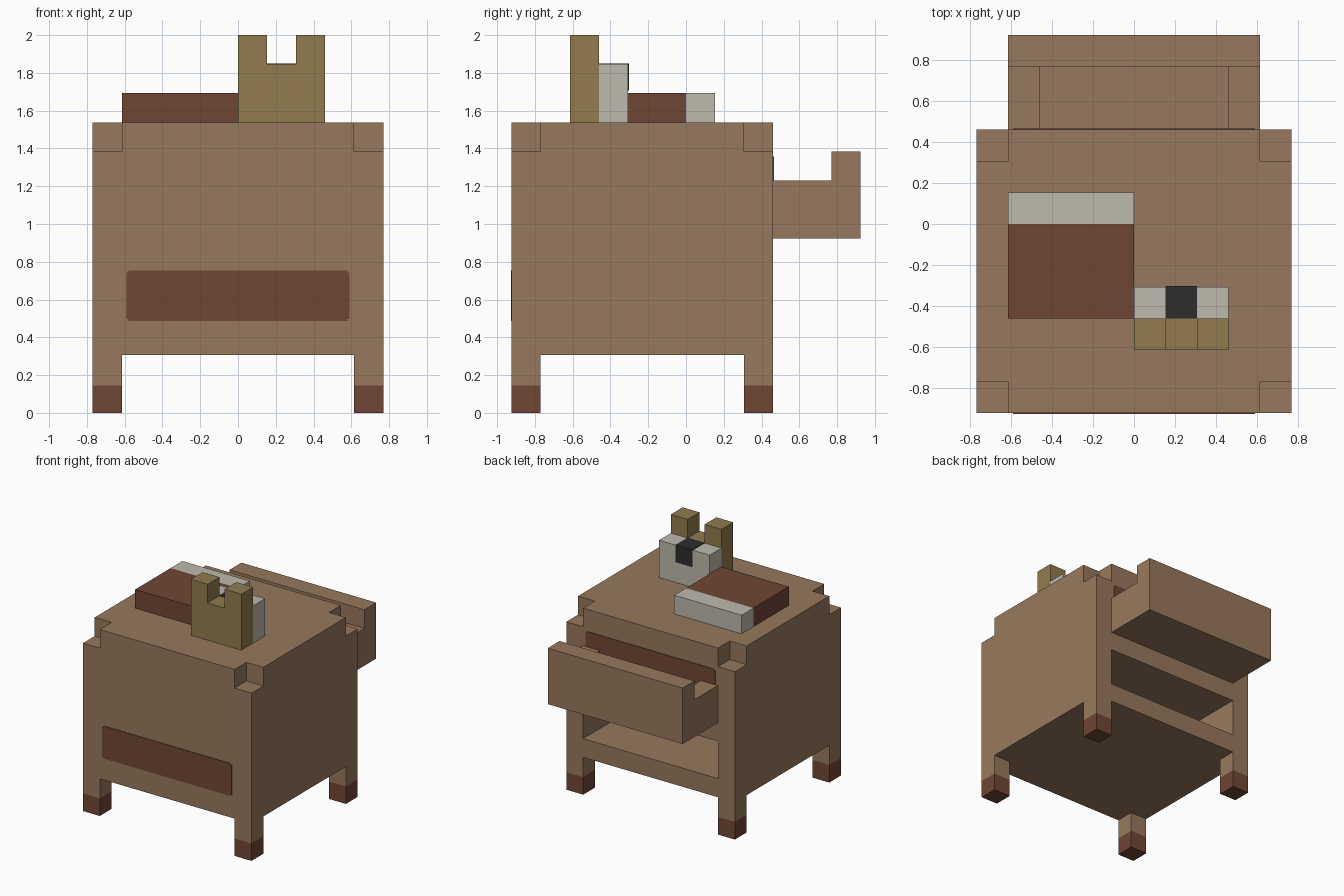
import bpy
import bmesh
from mathutils import Matrix, Vector

U = 2 / 13   # one block of the model's grid
PLATE = 0.03  # thickness of painted plates, in blocks

if "Cube" in bpy.data.objects:
    bpy.data.objects.remove(bpy.data.objects["Cube"], do_unlink=True)


def material(name, rgb):
    linear = [((c / 255 + 0.055) / 1.055) ** 2.4 for c in rgb] + [1]
    mat = bpy.data.materials.new(name)
    mat.use_nodes = True
    mat.diffuse_color = linear
    mat.node_tree.nodes["Principled BSDF"].inputs["Base Color"].default_value = linear
    return mat


wood = material("wood brown", (151, 121, 93))
maroon = material("dark red brown", (111, 70, 53))
gold = material("olive gold", (145, 124, 78))
paper = material("paper grey", (190, 186, 174))
black = material("soft black", (45, 45, 45))


def boxes(name, mat, *spans):
    """One object from boxes, each given as (x0, x1, y0, y1, z0, z1) in blocks."""
    bm = bmesh.new()
    for x0, x1, y0, y1, z0, z1 in spans:
        low, high = Vector((x0, y0, z0)) * U, Vector((x1, y1, z1)) * U
        place = Matrix.Translation((low + high) / 2) @ Matrix.Diagonal((*(high - low), 1))
        bmesh.ops.create_cube(bm, size=1, matrix=place)
    mesh = bpy.data.meshes.new(name)
    bm.to_mesh(mesh)
    bm.free()
    mesh.materials.append(mat)
    obj = bpy.data.objects.new(name, mesh)
    bpy.context.collection.objects.link(obj)
    return obj


def cut(target, *spans):
    """Carve boxes out of an object and drop the cutter."""
    cutter = boxes("cutter", wood, *spans)
    cutter.hide_render = True
    mod = target.modifiers.new("cut", "BOOLEAN")
    mod.operation = "DIFFERENCE"
    mod.solver = "EXACT"
    mod.object = cutter
    bpy.context.view_layer.objects.active = target
    bpy.ops.object.modifier_apply(modifier=mod.name)
    bpy.data.objects.remove(cutter, do_unlink=True)


# Cabinet body: notched top corners and an empty drawer slot in the back
body = boxes("cabinet_body", wood, (-5, 5, -6, 3, 2, 10))
corners = [(x, y) for x in (-5, 4) for y in (-6, 2)]
notches = []
for x, y in corners:
    notches.append((x - (x < 0), x + 1 + (x > 0), y - (y < 0), y + 1 + (y > 0), 9, 11))
cut(body, *notches)
cut(body, (-4, 4, -5, 4, 3, 5))

# Legs with painted feet
FOOT = 0.94
boxes("legs", wood, *[(x, x + 1, y, y + 1, FOOT, 2) for x, y in corners])
boxes("feet", maroon, *[(x, x + 1, y, y + 1, 0, FOOT) for x, y in corners])


# Painted panels, with slightly clipped corners
def panel(name, y, z0, z1):
    clip = 0.07
    w = 3.84
    return boxes(name, maroon,
                 (-w + clip, w - clip, y, y + PLATE, z0, z1),
                 (-w, -w + clip, y, y + PLATE, z0 + clip, z1 - clip),
                 (w - clip, w, y, y + PLATE, z0 + clip, z1 - clip))


panel("front_panel", -6 - PLATE, 3.16, 4.9)
panel("back_panel", 3, 7.1, 8.82)

# Pulled-out drawer: hollow tray with a taller face
drawer = boxes("drawer", wood, (-4, 4, 3, 6, 6, 9))
cut(drawer, (-5, 5, 2, 5, 8, 10))
cut(drawer, (-3, 3, 2, 5, 7, 10))

# Book lying on top
boxes("book_cover", maroon, (-4, 0, -3, 0, 10, 11))
boxes("book_pages", paper, (-4, 0, 0, 1, 10, 11))

# Ornament: gold front with two prongs, pale back with a dark patch
ornament = boxes("ornament_front", gold, (0, 3, -4, -3, 10, 13))
cut(ornament, (1, 2, -5, -2, 12, 14))
boxes("ornament_back", paper, (0, 3, -3, -2, 10, 12))
boxes("ornament_patch", black,
      (1, 2, -3, -2, 12, 12 + PLATE),
      (1, 2, -2, -2 + PLATE, 11.1, 12 + PLATE))
